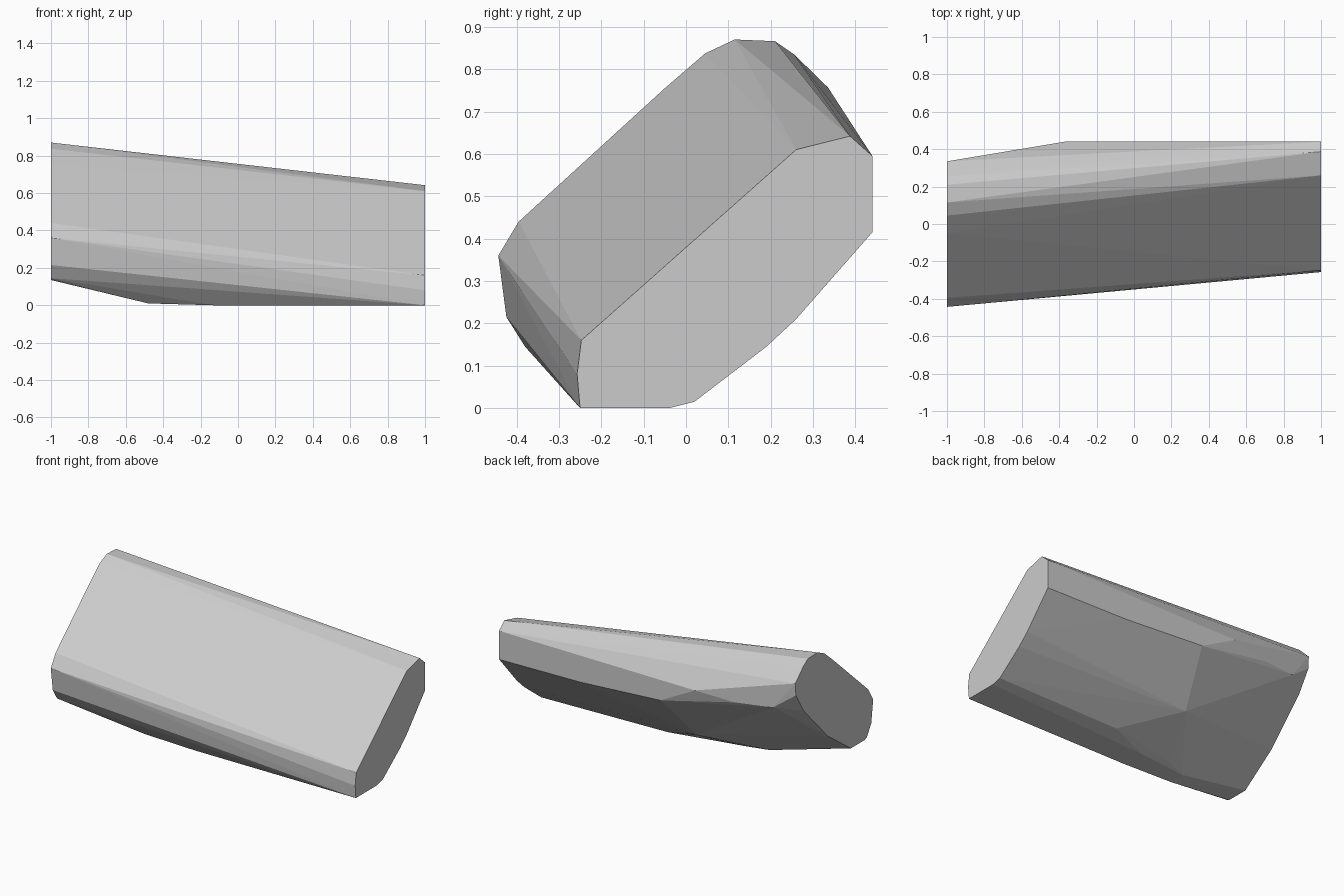
import bpy, bmesh

if "Cube" in bpy.data.objects:
    bpy.data.objects.remove(bpy.data.objects["Cube"])

grey = bpy.data.materials.new("plain_grey")
grey.diffuse_color = (0.6, 0.6, 0.6, 1)
grey.use_nodes = True
grey.node_tree.nodes["Principled BSDF"].inputs["Base Color"].default_value = grey.diffuse_color

# end outlines as (y, z)
narrow_end = [(-.25, 0), (-.04, 0), (.02, .015), (.19, .145), (.26, .21), (.44, .415),
              (.44, .595), (.387, .642), (.26, .61), (-.247, .16), (-.257, .08)]
wide_end = [(-.443, .36), (-.424, .215), (-.38, .145), (-.36, .135), (-.22, .135),
            (.01, .30), (.25, .55), (.33, .68), (.335, .757), (.255, .835),
            (.21, .866), (.115, .87), (.045, .837), (-.05, .755), (-.395, .44)]
# points along the underside and the flat back
underside = [(-.48, -.25, .01), (-.48, -.15, .012), (-.13, -.25, 0), (-.13, -.1, 0),
             (-.35, -.1, .02), (.13, 0, .02), (.33, .06, .06), (-.21, .2, .17), (.18, .25, .22)]
back = [(.43, .44, .423), (-.13, .44, .458), (-.37, .44, .585),
        (-.62, .398, .56), (-.86, .358, .577)]

# faceted tapering block wrapped around all the points
bm = bmesh.new()
points = [(1, y, z) for y, z in narrow_end] + [(-1, y, z) for y, z in wide_end]
for p in points + underside + back:
    bm.verts.new(p)
bmesh.ops.convex_hull(bm, input=bm.verts)
bmesh.ops.delete(bm, geom=[v for v in bm.verts if not v.link_faces], context='VERTS')
bmesh.ops.dissolve_limit(bm, angle_limit=0.01, verts=bm.verts, edges=bm.edges)
bmesh.ops.recalc_face_normals(bm, faces=bm.faces)

mesh = bpy.data.meshes.new("faceted_block")
bm.to_mesh(mesh)
bm.free()
mesh.materials.append(grey)
bpy.context.collection.objects.link(bpy.data.objects.new("faceted_block", mesh))
